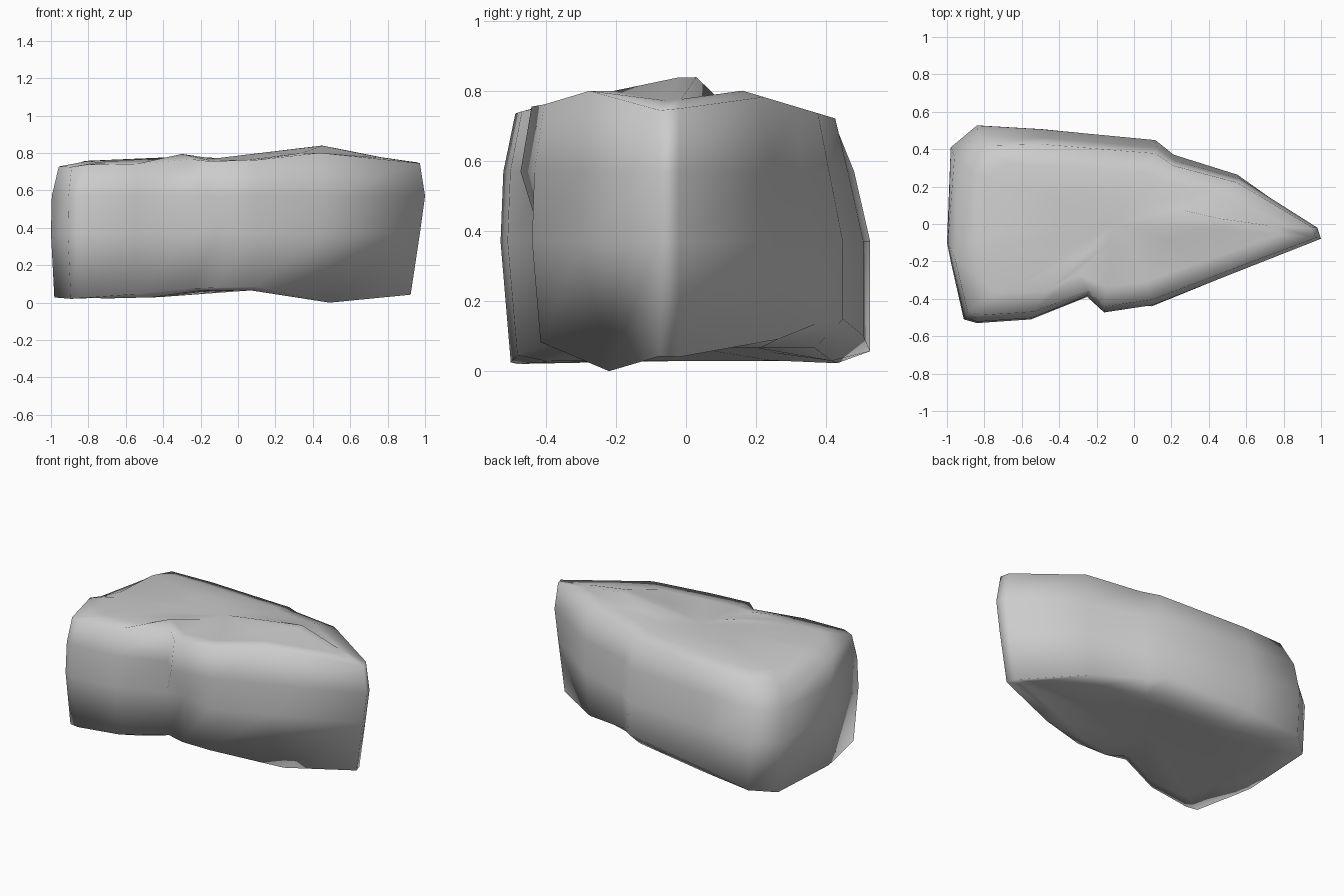
import bpy, bmesh
from mathutils import Vector

cube = bpy.data.objects.get("Cube")
if cube:
    bpy.data.objects.remove(cube)

stone = bpy.data.materials.new("stone_grey")
stone.use_nodes = True
grey = (0.6, 0.6, 0.6, 1)
stone.diffuse_color = grey
stone.node_tree.nodes["Principled BSDF"].inputs["Base Color"].default_value = grey

# Plan outline, counter-clockwise from the pointed end
OUTLINE = [(.98, -.02), (.57, .27), (.22, .38), (.12, .46), (-.5, .52), (-.84, .54),
           (-.98, .42), (-1, -.1), (-.98, -.2), (-.91, -.51), (-.84, -.53), (-.55, -.51),
           (-.25, -.39), (-.16, -.48), (.1, -.44), (.45, -.3), (1, -.08)]
# Heights along x: the crown, the lower edge at front and back, and the underside
CROWN = [(-1, .73), (-.77, .77), (-.5, .765), (-.32, .79), (-.05, .77), (.3, .8),
         (.45, .84), (.75, .78), (1, .745)]
FRONT_BASE = [(-1, .03), (-.9, .02), (-.55, .045), (-.2, .08), (.3, .085), (.49, 0), (1, .05)]
BACK_BASE = [(-1, .03), (-.84, .055), (-.5, .1), (.12, .15), (.22, .13), (.57, .085), (1, .05)]
UNDER = [(-1, .04), (-.68, .022), (-.4, .03), (-.2, .065), (1, .07)]
CENTRE_X = -.1


def height(profile, x):
    x = max(-1, min(1, x))
    for (x0, z0), (x1, z1) in zip(profile, profile[1:]):
        if x <= x1:
            return z0 + (z1 - z0) * (x - x0) / (x1 - x0)


def base(x, y):
    return height(BACK_BASE if y > 0 else FRONT_BASE, x)


def underside(x, y):
    return height(UNDER, x)


def crown(x, y):
    # The top falls away to a sloping back and a gentler front
    slope = .85 - .3 * y if y > 0 else .845 + .16 * y
    return min(height(CROWN, x) - .05 * abs(y), slope)


bm = bmesh.new()


def ring(left, tip, front, back, z_rule):
    verts = []
    for px, py in OUTLINE:
        x = CENTRE_X + (px - CENTRE_X) * (tip if px > CENTRE_X else left)
        y = py * (back if py > 0 else front)
        verts.append(bm.verts.new((x, y, z_rule(x, y))))
    return verts


# Rings from the underside up over the leaning walls to the crown
rings = [ring(.4, .45, .4, .45, underside),
         ring(.8, .82, .78, .8, underside),
         ring(.98, .93, .945, .975, base),
         ring(1, .975, 1, .975, lambda x, y: .37),
         ring(.995, 1, .985, .89, lambda x, y: .57),
         ring(.975, .975, .92, .82, crown),
         ring(.8, .8, .7, .6, crown),
         ring(.35, .5, .3, .3, crown)]
underside_hub, underside_ring, foot, belly, shoulder, brow, crown_ring, crown_hub = rings
for low, high in zip(rings, rings[1:]):
    for i in range(len(OUTLINE)):
        j = (i + 1) % len(OUTLINE)
        bm.faces.new((low[i], low[j], high[j], high[i]))

# Close the underside and the crown with fans
for loop, z in ((underside_hub, .07), (crown_hub, crown(CENTRE_X, 0))):
    hub = bm.verts.new((CENTRE_X, 0, z))
    for i in range(len(loop)):
        bm.faces.new((loop[i], loop[(i + 1) % len(loop)], hub))


def pull(loop, target):
    """Move the nearest corner of a ring to a chosen spot."""
    spot = Vector(target)
    min(loop, key=lambda v: (v.co - spot).length).co = spot


# Humps on the crown, and the low foot near the pointed end
pull(crown_hub, (.45, .03, .84))
pull(crown_ring, (-.3, -.27, .795))
pull(foot, (.49, -.22, 0))

# Worn back corner of the blunt end
pull(shoulder, (-.96, .36, .56))
pull(brow, (-.9, .3, .68))
pull(brow, (-.78, .42, .72))
pull(brow, (-.95, -.08, .7))

# The front cleft leans and fades out towards the foot
pull(belly, (-.1, -.42, .4))
pull(foot, (-.12, -.41, .08))

bmesh.ops.recalc_face_normals(bm, faces=bm.faces)
mesh = bpy.data.meshes.new("boulder")
bm.to_mesh(mesh)
bm.free()
mesh.materials.append(stone)
boulder = bpy.data.objects.new("boulder", mesh)
bpy.context.collection.objects.link(boulder)
bpy.context.view_layer.objects.active = boulder
boulder.select_set(True)
bpy.ops.object.shade_smooth()
